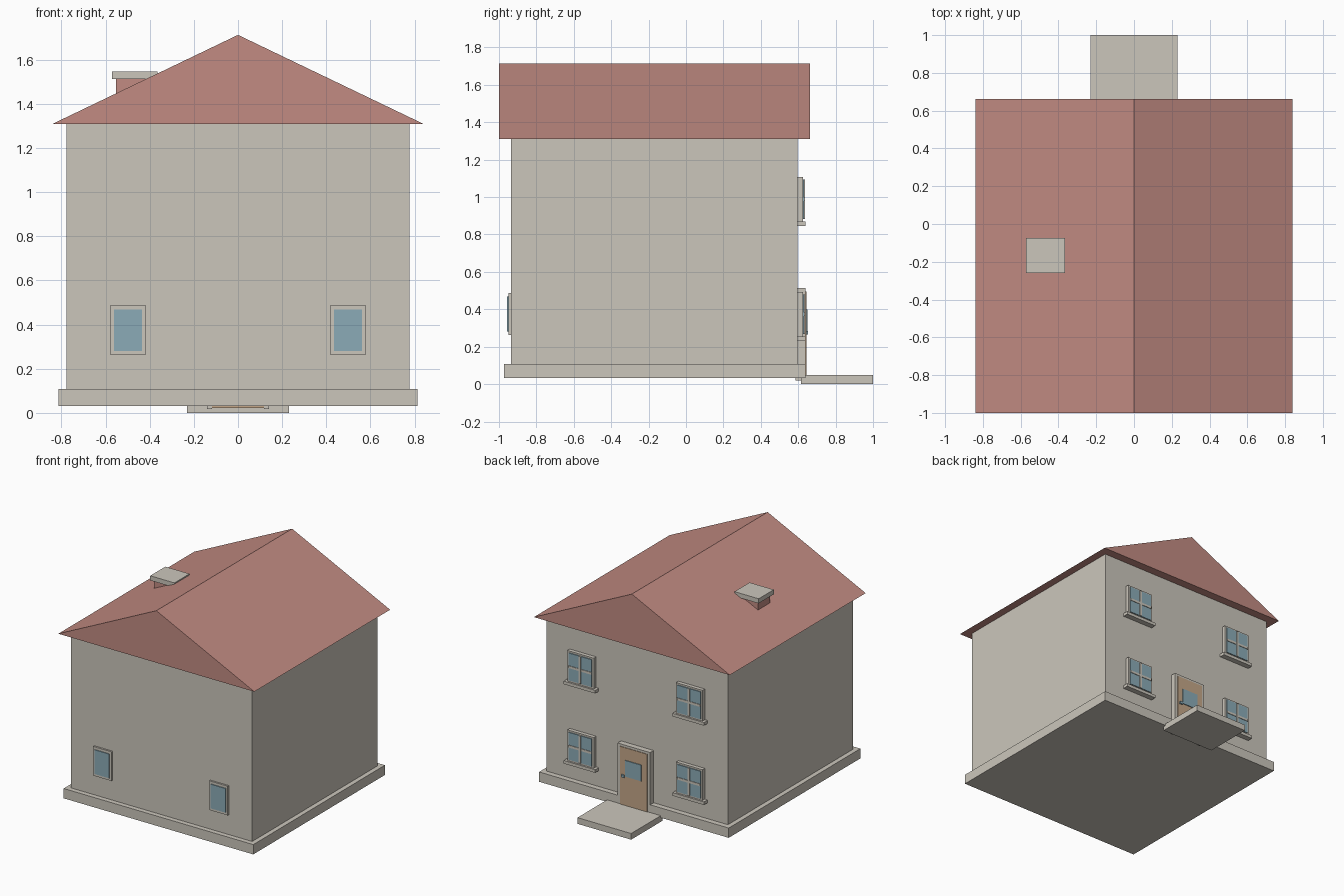
import bpy, bmesh

if "Cube" in bpy.data.objects:
    bpy.data.objects.remove(bpy.data.objects["Cube"])


def material(name, rgb):
    m = bpy.data.materials.new(name)
    m.diffuse_color = (*rgb, 1)
    m.use_nodes = True
    m.node_tree.nodes["Principled BSDF"].inputs["Base Color"].default_value = m.diffuse_color
    return m


STONE = material("warm_grey_render", (0.60, 0.565, 0.50))
ROOF = material("terracotta", (0.54, 0.26, 0.225))
GLASS = material("blue_glass", (0.26, 0.41, 0.475))
WOOD = material("brown_wood", (0.56, 0.39, 0.25))


def finish(name, bm, mat):
    bmesh.ops.recalc_face_normals(bm, faces=bm.faces)
    me = bpy.data.meshes.new(name)
    bm.to_mesh(me)
    bm.free()
    me.materials.append(mat)
    ob = bpy.data.objects.new(name, me)
    bpy.context.collection.objects.link(ob)
    return ob


def box(name, x, y, z, mat):
    """Box from (min, max) ranges on each axis."""
    bm = bmesh.new()
    bmesh.ops.create_cube(bm, size=1)
    for v in bm.verts:
        v.co = [r[0] if c < 0 else r[1] for c, r in zip(v.co, (x, y, z))]
    return finish(name, bm, mat)


BACK, FRONT = 0.596, -0.936

# Main body, plinth and entrance step
box("walls", (-0.777, 0.777), (FRONT, BACK), (0.10, 1.315), STONE)
box("plinth", (-0.813, 0.813), (-0.974, 0.638), (0.032, 0.108), STONE)
box("entrance_step", (-0.23, 0.23), (0.615, 1.0), (0, 0.048), STONE)

# Gable roof: triangle profile extruded along y
bm = bmesh.new()
tri = bm.faces.new([bm.verts.new(p) for p in
                    ((-0.84, -1, 1.31), (0.84, -1, 1.31), (0, -1, 1.713))])
ext = bmesh.ops.extrude_face_region(bm, geom=[tri], use_keep_orig=True)
bmesh.ops.translate(bm, vec=(0, 1.663, 0),
                    verts=[g for g in ext["geom"] if isinstance(g, bmesh.types.BMVert)])
finish("roof", bm, ROOF)

# Chimney
box("chimney_stack", (-0.552, -0.383), (-0.24, -0.093), (1.36, 1.513), ROOF)
box("chimney_cap", (-0.571, -0.364), (-0.259, -0.074), (1.512, 1.548), STONE)

# Small front windows
for side, cx in (("left", -0.498), ("right", 0.498)):
    box(f"front_window_frame_{side}", (cx - 0.079, cx + 0.079),
        (FRONT - 0.014, FRONT + 0.01), (0.262, 0.488), STONE)
    box(f"front_window_glass_{side}", (cx - 0.063, cx + 0.063),
        (FRONT - 0.020, FRONT - 0.012), (0.281, 0.468), GLASS)

# Back windows with cross bars and sills, on two floors
for side, cx in (("left", -0.466), ("right", 0.466)):
    for floor, z in (("lower", 0.254), ("upper", 0.869)):
        tag = f"{floor}_{side}"
        cz = z + 0.119
        gx, gz = (cx - 0.099, cx + 0.099), (z + 0.013, z + 0.225)
        box(f"window_frame_{tag}", (cx - 0.113, cx + 0.113),
            (BACK - 0.01, 0.625), (z, z + 0.238), STONE)
        box(f"window_glass_{tag}", gx, (0.624, 0.632), gz, GLASS)
        box(f"window_bar_upright_{tag}", (cx - 0.009, cx + 0.009), (0.624, 0.637), gz, STONE)
        box(f"window_bar_cross_{tag}", gx, (0.624, 0.636), (cz - 0.009, cz + 0.009), STONE)
        box(f"window_sill_{tag}", (cx - 0.135, cx + 0.135),
            (BACK - 0.01, 0.639), (z - 0.024, z), STONE)

# Back door with jambs, lintel, pane and handle
for side, s in (("left", -1), ("right", 1)):
    box(f"door_jamb_{side}", sorted((s * 0.117, s * 0.14)),
        (BACK - 0.01, 0.639), (0.018, 0.513), STONE)
box("door_lintel", (-0.14, 0.14), (BACK - 0.01, 0.639), (0.495, 0.513), STONE)
box("door", (-0.117, 0.117), (BACK - 0.01, 0.643), (0.022, 0.495), WOOD)
box("door_glass", (-0.07, 0.07), (0.642, 0.649), (0.275, 0.40), GLASS)
box("door_handle", (0.075, 0.1), (0.64, 0.653), (0.264, 0.284), GLASS)
